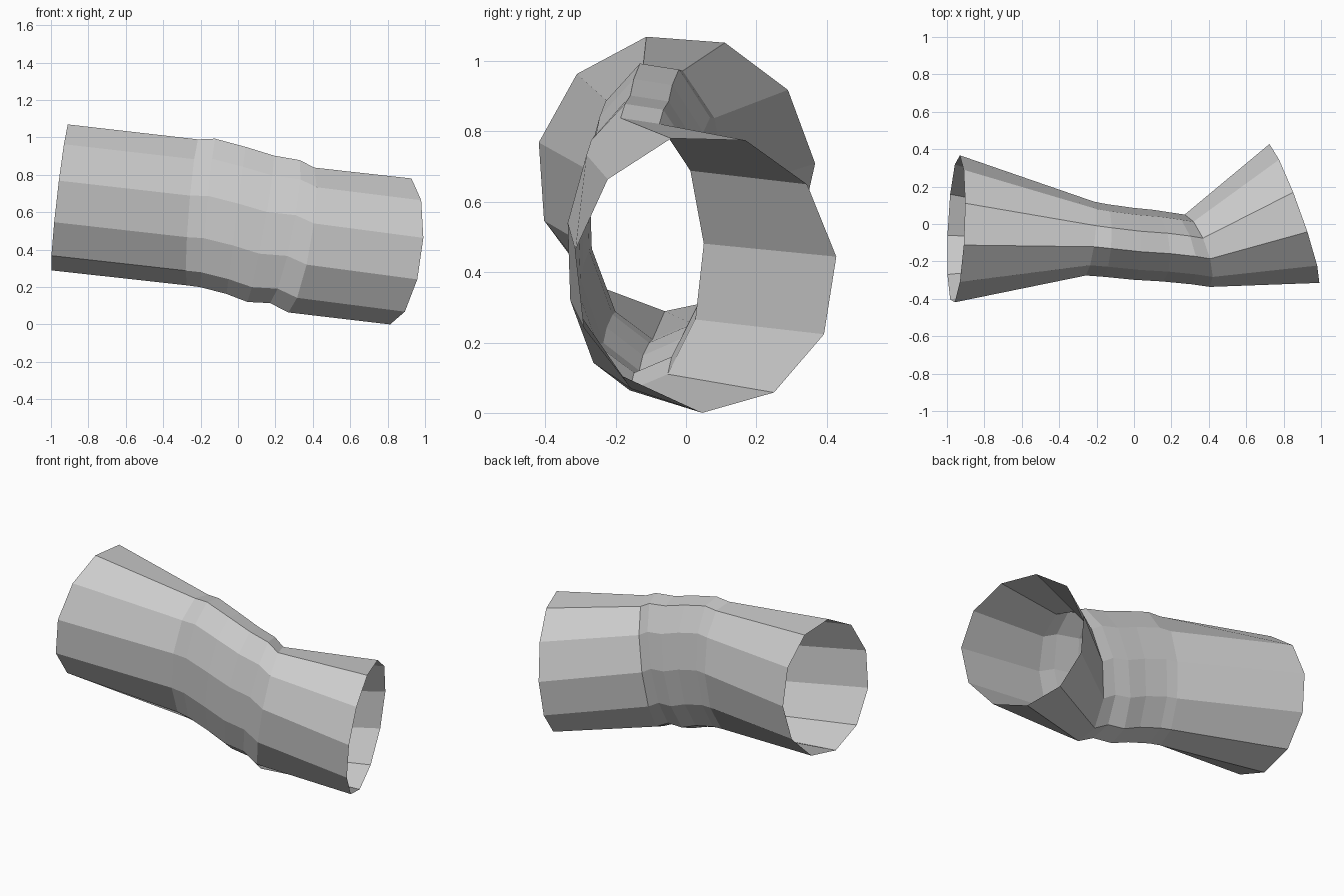
import bpy, bmesh
from math import sin, cos, radians, tau

if "Cube" in bpy.data.objects:
    bpy.data.objects.remove(bpy.data.objects["Cube"])

SIDES = 11

# Each tilted elliptical ring: centre (x, y, z), half width, half height,
# lean of x along y, lean of x along z, first angle in degrees
RINGS = [
    ((-0.951, -0.03, 0.683), 0.398, 0.395, 0.043, 0.115, 102),   # left mouth
    ((-0.24, -0.08, 0.603), 0.20, 0.395, 0.12, 0.08, 102),       # waist start
    ((-0.16, -0.09, 0.60), 0.197, 0.402, 0.05, 0.10, 102),
    ((-0.01, -0.108, 0.56), 0.195, 0.398, 0.0, 0.13, 102),
    ((0.12, -0.118, 0.515), 0.194, 0.396, -0.10, 0.18, 102),
    ((0.245, -0.133, 0.50), 0.194, 0.387, -0.25, 0.20, 102),
    ((0.33, -0.145, 0.455), 0.196, 0.392, -0.323, 0.167, 102),   # waist end
    ((0.852, 0.055, 0.397), 0.375, 0.397, -0.357, 0.106, 105),   # right mouth
]


def add_ring(bm, centre, half_w, half_h, lean_y, lean_z, start):
    cx, cy, cz = centre
    verts = []
    for k in range(SIDES):
        a = radians(start) + tau * k / SIDES
        dy, dz = half_w * cos(a), half_h * sin(a)
        verts.append(bm.verts.new((cx + lean_y * dy + lean_z * dz, cy + dy, cz + dz)))
    return verts


# Open bent sleeve: bridge the successive rings, leaving both ends open
bm = bmesh.new()
loops = [add_ring(bm, *r) for r in RINGS]
for a, b in zip(loops, loops[1:]):
    for k in range(SIDES):
        n = (k + 1) % SIDES
        bm.faces.new((a[k], a[n], b[n], b[k]))

mesh = bpy.data.meshes.new("bent_sleeve")
bm.to_mesh(mesh)
bm.free()
sleeve = bpy.data.objects.new("bent_sleeve", mesh)
bpy.context.collection.objects.link(sleeve)
